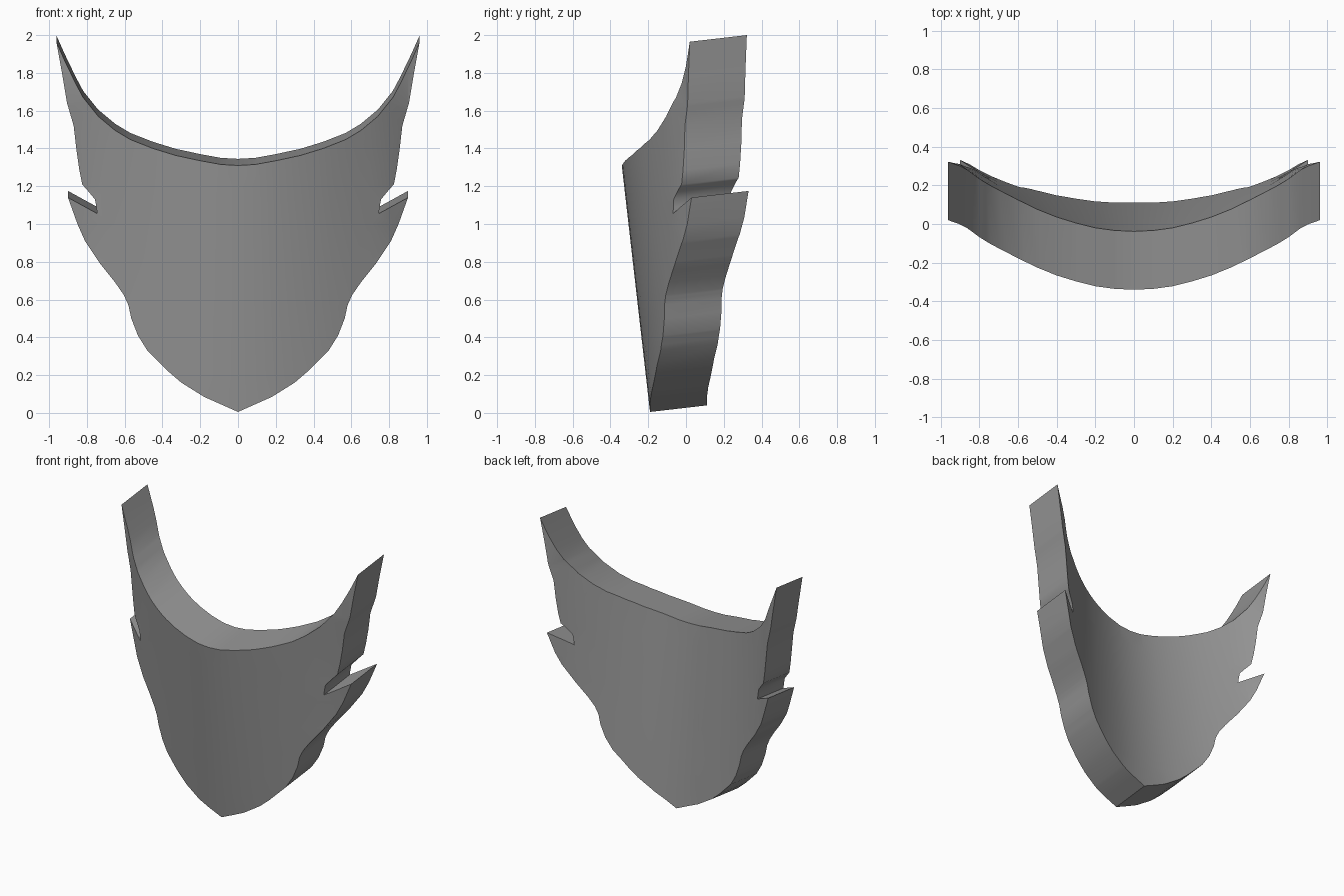
import bpy, bmesh
from mathutils import Vector

if "Cube" in bpy.data.objects:
    bpy.data.objects.remove(bpy.data.objects["Cube"])

# Right half of the plate outline (x, z): lower edge, side spike, notch, upper tip
SIDE = [(0, 0.005), (0.18, 0.085), (0.30, 0.16), (0.37, 0.22), (0.48, 0.33), (0.53, 0.41),
        (0.565, 0.50), (0.58, 0.57), (0.605, 0.625), (0.65, 0.69), (0.73, 0.79), (0.81, 0.91),
        (0.85, 1.0), (0.90, 1.14), (0.745, 1.055), (0.75, 1.09), (0.757, 1.13), (0.79, 1.17),
        (0.825, 1.21), (0.84, 1.285), (0.855, 1.39), (0.87, 1.52), (0.905, 1.64),
        (0.93, 1.79), (0.962, 1.965)]
# Upper rim from the tip back to the middle
RIM = [(0.92, 1.87), (0.86, 1.745), (0.82, 1.67), (0.74, 1.57), (0.65, 1.495), (0.57, 1.447),
       (0.45, 1.40), (0.33, 1.363), (0.2, 1.335), (0.09, 1.315), (0, 1.31)]
# Backward sweep of the plate against x
BEND = [(0, 0), (0.1, 0.005), (0.2, 0.02), (0.3, 0.046), (0.4, 0.078), (0.5, 0.119),
        (0.6, 0.168), (0.745, 0.245), (0.8, 0.28), (0.86, 0.325), (0.9, 0.347), (0.97, 0.374)]
DEPTH = Vector((0, 0.302, 0.035))


def bend(x):
    x = abs(x)
    for (x0, b0), (x1, b1) in zip(BEND, BEND[1:]):
        if x <= x1:
            return b0 + (b1 - b0) * (x - x0) / (x1 - x0)
    return BEND[-1][1]


def surface_y(x, z):
    return -0.19 - 0.1145 * z + bend(x) * (1 + 0.2 * (z - 1.1))


# Flat outline, mirrored to the left
half = SIDE + RIM
outline = half + [(-x, z) for x, z in reversed(half[1:-1])]
bm = bmesh.new()
bm.faces.new([bm.verts.new((x, 0, z)) for x, z in outline])

# Cut into a grid so that the plate can curve
cuts = [((i * 0.1, 0, 0), (1, 0, 0)) for i in range(-9, 10)]
cuts += [((0, 0, 0.2 * i), (0, 0, 1)) for i in range(1, 10)]
for co, no in cuts:
    bmesh.ops.bisect_plane(bm, geom=bm.verts[:] + bm.edges[:] + bm.faces[:],
                           dist=1e-5, plane_co=co, plane_no=no)
bmesh.ops.triangulate(bm, faces=bm.faces[:])
for v in bm.verts:
    v.co.y = surface_y(v.co.x, v.co.z)

# Thicken the plate straight backward
ext = bmesh.ops.extrude_face_region(bm, geom=bm.faces[:], use_keep_orig=True)
bmesh.ops.translate(bm, vec=DEPTH, verts=[g for g in ext["geom"] if isinstance(g, bmesh.types.BMVert)])
bmesh.ops.recalc_face_normals(bm, faces=bm.faces[:])

mesh = bpy.data.meshes.new("curved_plate")
bm.to_mesh(mesh)
bm.free()
plate = bpy.data.objects.new("curved_plate", mesh)
bpy.context.collection.objects.link(plate)

grey = bpy.data.materials.new("plain grey")
grey.diffuse_color = (0.3, 0.3, 0.3, 1)
grey.use_nodes = True
grey.node_tree.nodes["Principled BSDF"].inputs["Base Color"].default_value = grey.diffuse_color
mesh.materials.append(grey)

bpy.context.view_layer.objects.active = plate
plate.select_set(True)
bpy.ops.object.shade_smooth_by_angle(angle=0.6)
